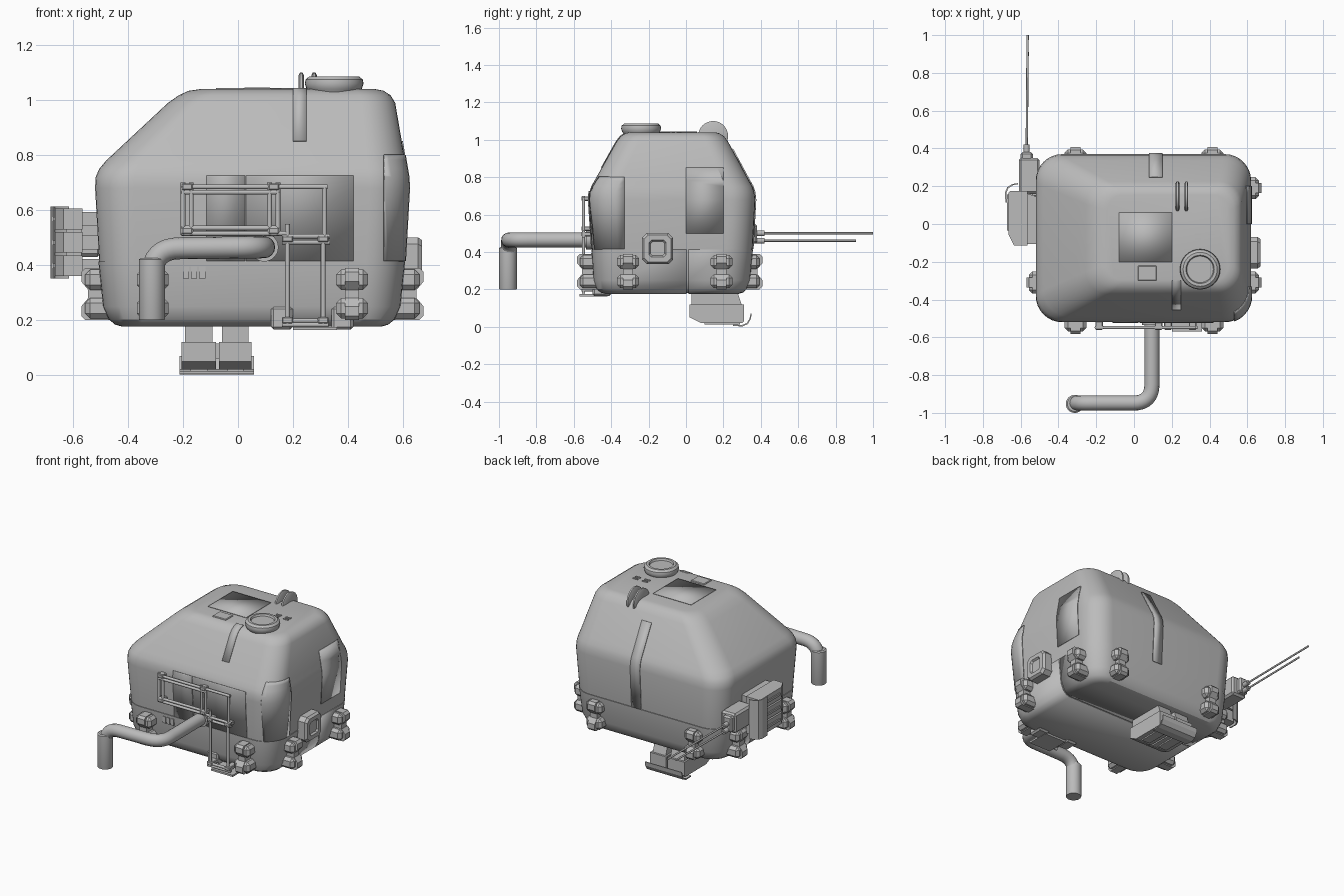
import bpy, bmesh
from math import pi, sin, cos, radians
from mathutils import Vector, Matrix

if "Cube" in bpy.data.objects:
    bpy.data.objects.remove(bpy.data.objects["Cube"])

grey = bpy.data.materials.new("hull_grey")
grey.use_nodes = True
grey.diffuse_color = (0.5, 0.5, 0.5, 1)
grey.node_tree.nodes["Principled BSDF"].inputs["Base Color"].default_value = (0.5, 0.5, 0.5, 1)


def finish(name, bm, angle=30):
    bmesh.ops.recalc_face_normals(bm, faces=bm.faces)
    me = bpy.data.meshes.new(name)
    bm.to_mesh(me)
    bm.free()
    me.materials.append(grey)
    ob = bpy.data.objects.new(name, me)
    bpy.context.collection.objects.link(ob)
    bpy.ops.object.select_all(action='DESELECT')
    bpy.context.view_layer.objects.active = ob
    ob.select_set(True)
    bpy.ops.object.shade_smooth_by_angle(angle=radians(angle))
    return ob


def add_box(bm, lo, hi, bevel=0.0):
    lo, hi = Vector(lo), Vector(hi)
    m = Matrix.Translation((lo + hi) / 2) @ Matrix.Diagonal((*(hi - lo), 1))
    vs = bmesh.ops.create_cube(bm, size=1, matrix=m)["verts"]
    if bevel:
        es = list({e for v in vs for e in v.link_edges})
        bmesh.ops.bevel(bm, geom=es, offset=bevel, segments=1, affect='EDGES')


def box(name, lo, hi, bevel=0.0):
    bm = bmesh.new()
    add_box(bm, lo, hi, bevel)
    return finish(name, bm, 20)


def add_prism(bm, pts, lo, hi, place):
    # extrude a flat outline from lo to hi; place maps (a, b, depth) to space
    f = bm.faces.new([bm.verts.new(place(a, b, lo)) for a, b in pts])
    r = bmesh.ops.extrude_face_region(bm, geom=[f])
    d = Vector(place(0, 0, hi)) - Vector(place(0, 0, lo))
    bmesh.ops.translate(bm, vec=d, verts=[v for v in r["geom"] if isinstance(v, bmesh.types.BMVert)])


def tube(name, pts, r, fillet=0.0, res=3):
    pts = [Vector(p) for p in pts]
    path = [pts[0]]
    for a, p, b in zip(pts, pts[1:], pts[2:]):
        if not fillet:
            path.append(p)
            continue
        s, e = p + (a - p).normalized() * fillet, p + (b - p).normalized() * fillet
        path += [s.lerp(p, t / 8).lerp(p.lerp(e, t / 8), t / 8) for t in range(9)]
    path.append(pts[-1])
    cu = bpy.data.curves.new(name, 'CURVE')
    cu.dimensions = '3D'
    cu.bevel_depth, cu.bevel_resolution, cu.use_fill_caps = r, res, True
    sp = cu.splines.new('POLY')
    sp.points.add(len(path) - 1)
    for q, p in zip(sp.points, path):
        q.co = (*p, 1)
    cu.materials.append(grey)
    ob = bpy.data.objects.new(name, cu)
    bpy.context.collection.objects.link(ob)
    bpy.ops.object.select_all(action='DESELECT')
    bpy.context.view_layer.objects.active = ob
    ob.select_set(True)
    bpy.ops.object.convert(target='MESH')
    bpy.ops.object.shade_smooth_by_angle(angle=radians(40))


def lathe(name, profile, matrix, n=32):
    bm = bmesh.new()
    rings = [[bm.verts.new(matrix @ Vector((r * cos(2 * pi * i / n), r * sin(2 * pi * i / n), z)))
              for i in range(n)] for r, z in profile]
    for a, b in zip(rings, rings[1:]):
        for i in range(n):
            bm.faces.new((a[i], a[(i + 1) % n], b[(i + 1) % n], b[i]))
    bm.faces.new(rings[0])
    bm.faces.new(rings[-1])
    return finish(name, bm, 35)


# Hull: rounded rectangles stacked by height (z, x0, x1, y0, y1, corner radius)
LEVELS = [(.18, -.42, .52, -.43, .28, .09), (.187, -.445, .545, -.455, .305, .11),
          (.205, -.467, .567, -.475, .32, .12), (.25, -.487, .587, -.49, .338, .13),
          (.41, -.505, .605, -.502, .355, .14), (.68, -.52, .62, -.52, .37, .14),
          (.72, -.518, .618, -.517, .365, .14), (.75, -.505, .613, -.507, .355, .14),
          (.78, -.48, .608, -.49, .338, .14), (.99, -.255, .572, -.372, .225, .12),
          (1.018, -.215, .555, -.35, .203, .11), (1.034, -.18, .53, -.325, .18, .1),
          (1.04, -.14, .5, -.3, .155, .08)]


def hull_mesh():
    bm = bmesh.new()
    rings = []
    for z, x0, x1, y0, y1, r in LEVELS:
        ring = []
        for k, (cx, cy) in enumerate([(x1 - r, y1 - r), (x0 + r, y1 - r), (x0 + r, y0 + r), (x1 - r, y0 + r)]):
            for i in range(9):
                t = (k + i / 8) * pi / 2
                ring.append(bm.verts.new((cx + r * cos(t), cy + r * sin(t), z)))
        rings.append(ring)
    for a, b in zip(rings, rings[1:]):
        for i in range(len(a)):
            j = (i + 1) % len(a)
            bm.faces.new((a[i], a[j], b[j], b[i]))
    bm.faces.new(rings[0])
    bm.faces.new(rings[-1])
    bmesh.ops.recalc_face_normals(bm, faces=bm.faces)
    return bm


finish("hull", hull_mesh(), 30)


def panel(name, lo, hi, thick=0.005):
    # raised plate that follows the hull inside the given bounds
    bm = hull_mesh()
    for axis in range(3):
        for val, s in ((lo[axis], -1), (hi[axis], 1)):
            no = Vector((0, 0, 0))
            no[axis] = s
            co = Vector((0, 0, 0))
            co[axis] = val
            bmesh.ops.bisect_plane(bm, geom=bm.verts[:] + bm.edges[:] + bm.faces[:],
                                   plane_co=co, plane_no=no, clear_outer=True)
    ob = finish(name, bm, 30)
    m = ob.modifiers.new("thickness", 'SOLIDIFY')
    m.thickness, m.offset = thick, 1


# Hull panelling
panel("lower_tray_front", (-1, -1, 0), (1, .003, .41), .004)
panel("lower_tray_back", (-1, .013, 0), (1, 1, .41), .004)
panel("front_door_left", (-.115, -1, .415), (.025, -.4, .725))
panel("front_door_right", (.03, -1, .415), (.42, -.4, .725))
panel("corner_plate", (.53, -1, .415), (1, -.33, .8), .006)
panel("back_spine", (.08, .2, .415), (.15, 1, .95), .006)
panel("roof_hatch", (-.08, -.2, .9), (.2, .06, 1.1), .004)
panel("roof_front_strip", (.2, -.5, .85), (.25, -.3, 1.1), .004)
panel("side_plate", (.5, .0, .5), (1, .2, .85), .004)
for x in (-.19, -.16, -.13):
    box("vent", (x - .011, -.508, .352), (x + .011, -.49, .395))
for x in (.34, .41):
    for y in (-.08, -.055):
        box("roof_vent", (x - .018, y - .006, 1.035), (x + .018, y + .006, 1.045))
box("roof_block", (.02, -.3, 1.03), (.12, -.22, 1.046), .004)
for x in (.16, .38):
    box("step_block", (x - .04, -.5, .165), (x + .04, -.4, .25), .01)
box("step_plate", (.2, -.57, .163), (.36, -.42, .175))

# Roof port with a recessed lens
lathe("roof_port", [(.06, .98), (.075, 1.01), (.1, 1.04), (.107, 1.06), (.104, 1.075),
                    (.09, 1.087), (.075, 1.087), (.07, 1.075)], Matrix.Translation((.35, -.24, 0)))

# Paired lifting discs on the roof
for x in (.23, .277):
    lathe("lifting_disc", [(.07, -.01), (.08, -.005), (.08, .005), (.07, .01)],
          Matrix.Translation((x, .145, 1.02)) @ Matrix.Rotation(pi / 2, 4, 'Y'))

# Exhaust pipe: out of the front, sideways, then down
tube("exhaust_pipe", [(.095, -.48, .465), (.095, -.948, .465), (-.313, -.948, .46), (-.313, -.948, .35)],
     .04, .1, 6)
lathe("exhaust_outlet", [(.046, .2), (.048, .205), (.048, .42), (.04, .426)],
      Matrix.Translation((-.313, -.952, 0)))
lathe("exhaust_collar", [(.052, 0), (.052, .03)],
      Matrix.Translation((.095, -.505, .465)) @ Matrix.Rotation(pi / 2, 4, 'X'))

# Front rail and ladder
Y = -.548
for z, x0, x1 in ((.685, -.205, .325), (.665, -.205, .15), (.535, -.205, .15), (.515, -.205, .18),
                  (.505, .16, .335), (.483, .16, .335), (.198, .16, .33), (.183, .16, .33)):
    tube("rail_bar", [(x0, Y, z), (x1, Y, z)], .009)
for x, z0, z1 in ((-.2, .51, .7), (-.17, .51, .7), (.115, .51, .7), (.145, .51, .7),
                  (.315, .49, .685), (.18, .18, .55), (.31, .18, .5)):
    tube("rail_post", [(x, Y, z0), (x, Y, z1)], .009)
for x, z in ((-.185, .685), (.13, .685), (-.185, .525), (.13, .525), (.18, .495), (.31, .495), (.18, .2), (.31, .2)):
    box("rail_mount", (x - .02, Y - .012, z - .012), (x + .02, -.48, z + .012), .004)

# Hourglass clamps around the lower hull, modelled facing the front
CLAMP = [(-.04, .2), (.065, .2), (.08, .215), (.08, .25), (.055, .28), (.055, .31), (.08, .34),
         (.08, .375), (.065, .39), (-.04, .39)]
for x, y, turn in ((-.31, -.502, 0), (.415, -.502, 0), (-.31, .328, 2), (.415, .328, 2),
                   (.595, -.31, 1), (.595, .19, 1), (-.49, -.31, -1), (-.49, .19, -1)):
    bm = bmesh.new()
    add_prism(bm, CLAMP, -.026, .026, lambda a, b, d: (d, -a, b))
    for z in (.243, .347):
        add_box(bm, (-.058, -.066, z - .037), (.058, .05, z + .037), .018)
    bmesh.ops.transform(bm, verts=bm.verts,
                        matrix=Matrix.Translation((x, y, 0)) @ Matrix.Rotation(turn * pi / 2, 4, 'Z'))
    finish("clamp", bm, 20)

# Side window: thick square frame with an inset pane
bm = bmesh.new()
sq = [(c, s) for c, s in ((1, .7), (.7, 1), (-.7, 1), (-1, .7), (-1, -.7), (-.7, -1), (.7, -1), (1, -.7))]
rings = [[bm.verts.new((x, -.152 + a * k, .418 + b * k)) for a, b in sq]
         for x, k in ((.57, .083), (.655, .083), (.67, .072), (.67, .046), (.658, .038))]
for a, b in zip(rings, rings[1:]):
    for i in range(8):
        bm.faces.new((a[i], a[(i + 1) % 8], b[(i + 1) % 8], b[i]))
bm.faces.new(rings[-1])
finish("side_window", bm, 20)


# Equipment packs: chamfered lobes, narrower mount and a curved guard
PACK = [(.02, .12), (.02, .05), (.08, .02), (.3, .02), (.31, .03), (.31, .12)]
GUARD = [(.25, .012), (.3, .01), (.325, .02), (.34, .045), (.345, .07), (.351, .07), (.347, .042),
         (.33, .014), (.302, .002), (.25, .004)]


def pack(name, lobes, place):
    bm = bmesh.new()
    for lo, hi in lobes:
        add_prism(bm, PACK, lo, hi, place)
        add_prism(bm, [(.03, .11), (.3, .11), (.27, .2), (.03, .2)], lo + .012, hi - .012, place)
        add_prism(bm, [(.1, .012), (.29, .012), (.29, .03), (.1, .03)], lo + .03, hi - .03, place)
    first, last = lobes[0][0], lobes[-1][1]
    add_prism(bm, [(.035, .06), (.295, .06), (.295, .115), (.035, .115)], first, last, place)
    add_prism(bm, GUARD, first - .008, last + .008, place)
    finish(name, bm, 20)


pack("belly_pack", [(-.205, -.08), (-.07, .05)], lambda a, b, d: (d, a, b))
pack("side_pack", [(.36, .435), (.445, .52), (.53, .605)], lambda a, b, d: (b - .685, a - .135, d))

# Aerial mount and whips
box("aerial_bracket", (-.61, .16, .43), (-.5, .35, .56), .012)
box("aerial_base", (-.6, .33, .445), (-.535, .38, .55), .01)
for z, end in ((.5, 1.0), (.46, .91)):
    tube("aerial_socket", [(-.568, .35, z), (-.568, .42, z)], .016)
    tube("aerial_whip", [(-.568, .4, z), (-.563, end, z)], .006)
